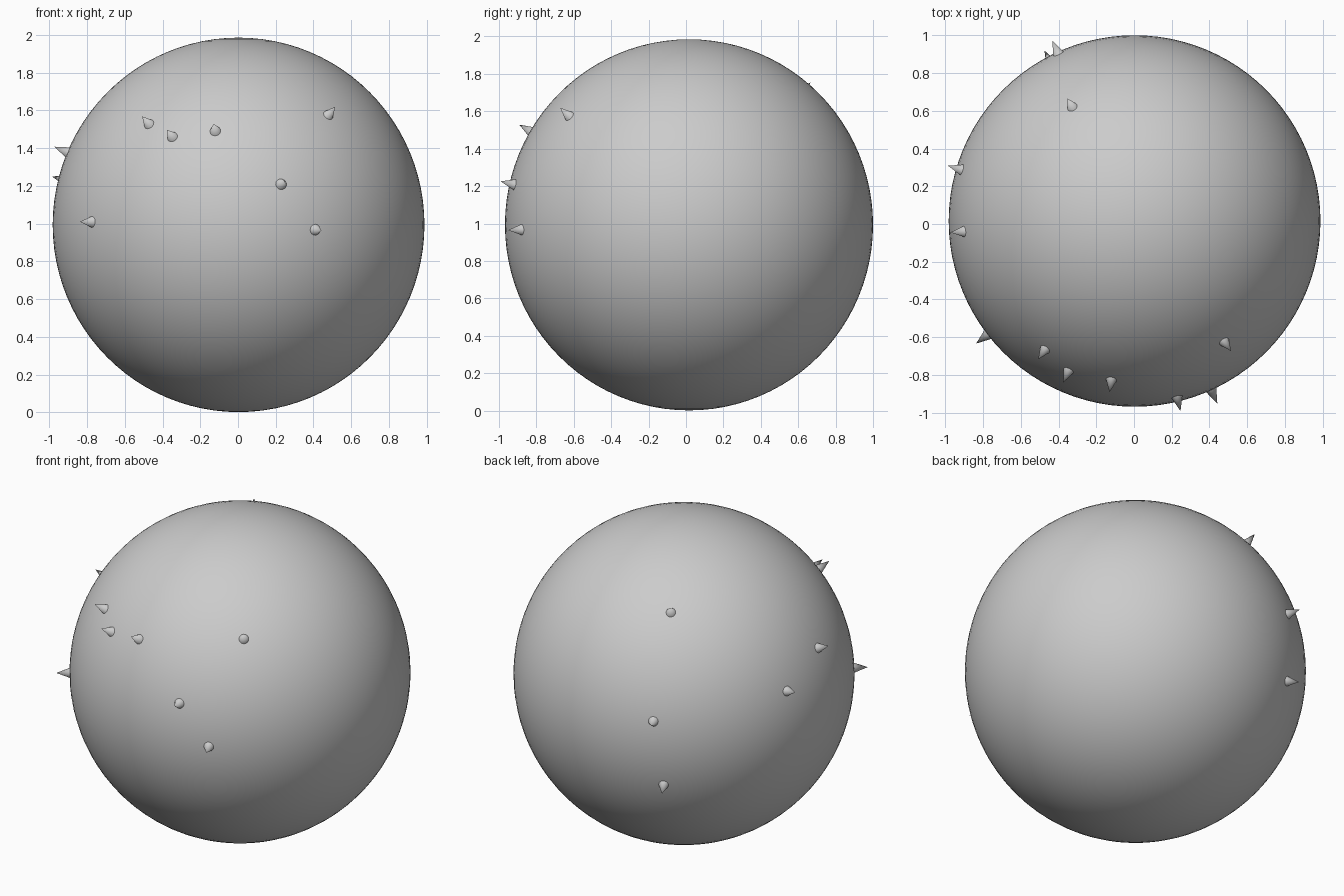
import bpy
from mathutils import Vector

if "Cube" in bpy.data.objects:
    bpy.data.objects.remove(bpy.data.objects["Cube"])

CENTRE = Vector((0.003, 0.016, 0.993))
TIP_R, BASE_R = 1.062, 0.965      # distances of spike tip and base from the centre
SPIKE_WIDTH = 0.036


def smooth(obj):
    bpy.ops.object.select_all(action='DESELECT')
    obj.select_set(True)
    bpy.context.view_layer.objects.active = obj
    bpy.ops.object.shade_smooth_by_angle()


# Main ball, a touch taller than wide
bpy.ops.mesh.primitive_uv_sphere_add(segments=96, ring_count=48, radius=1, location=CENTRE)
ball = bpy.context.object
ball.name = "ball"
ball.scale = (0.985, 0.984, 0.992)
smooth(ball)


def spike(index, tip):
    """Small cone pointing straight out of the ball towards a tip position."""
    direction = (Vector(tip) - CENTRE).normalized()
    bpy.ops.mesh.primitive_cone_add(
        vertices=24, radius1=SPIKE_WIDTH, radius2=0, depth=TIP_R - BASE_R,
        location=CENTRE + direction * (TIP_R + BASE_R) / 2,
        rotation=direction.to_track_quat('Z', 'Y').to_euler())
    obj = bpy.context.object
    obj.name = f"spike_{index:02d}"
    smooth(obj)


# Spikes: front group, left side, then back
tips = [
    (-0.51, -0.72, 1.57), (-0.375, -0.84, 1.495), (-0.13, -0.894, 1.53),
    (0.246, -0.99, 1.225), (0.44, -0.947, 0.965), (0.52, -0.68, 1.625),
    (-0.845, -0.64, 1.01), (-0.98, -0.045, 1.41), (-0.99, 0.31, 1.25),
    (-0.355, 0.67, 1.76), (-0.433, 0.972, 1.145), (-0.475, 0.92, 0.70),
]
for i, tip in enumerate(tips, 1):
    spike(i, tip)
